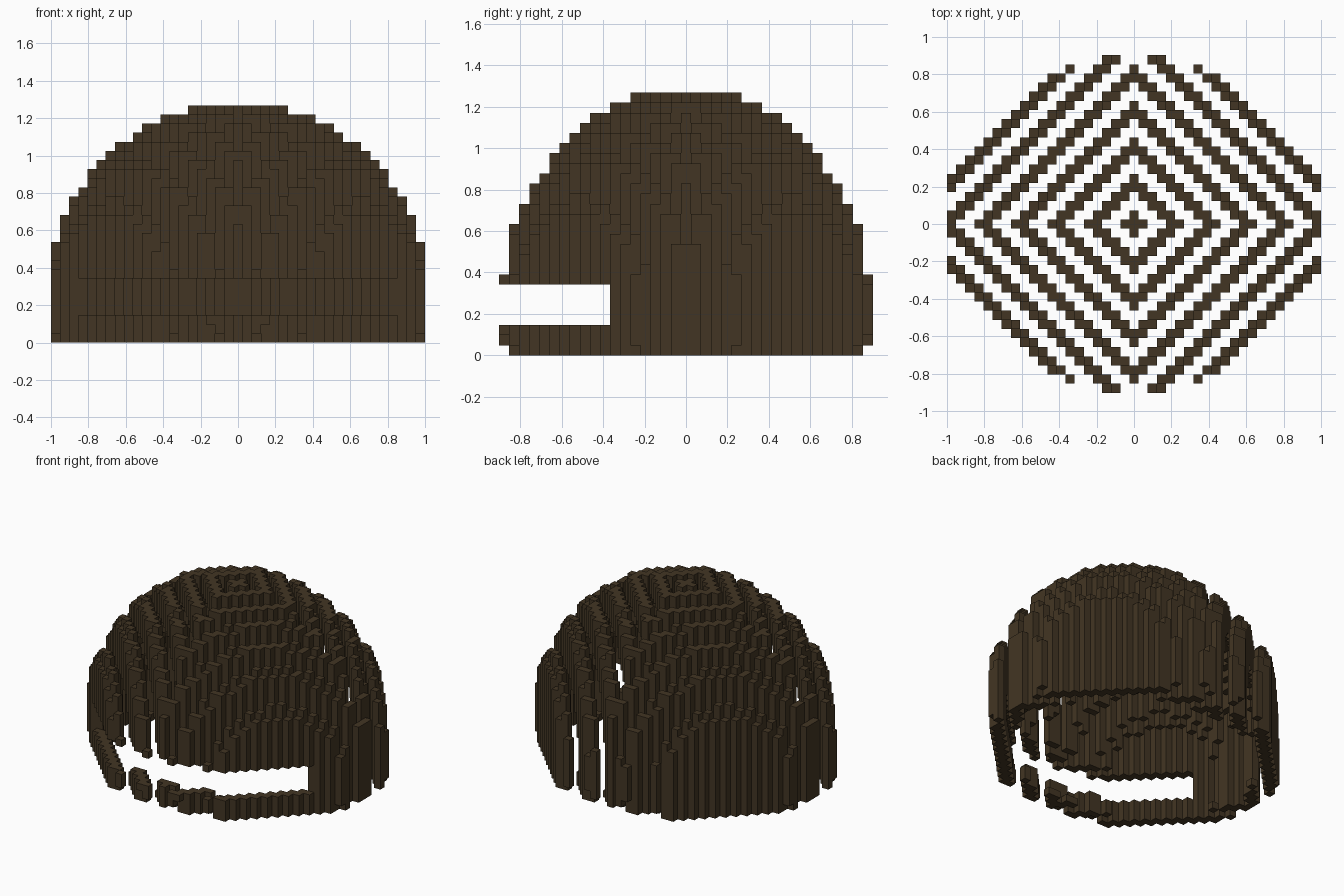
import bpy, bmesh
from mathutils import Matrix, Vector

if "Cube" in bpy.data.objects:
    bpy.data.objects.remove(bpy.data.objects["Cube"], do_unlink=True)

CELL = 2 / 41                      # grid size of the blocks
OUTER = (21.05, 18.32, 21.87)      # dome radii in cells
WALL = 3                           # wall thickness in cells
INNER = tuple(r - WALL for r in OUTER)
MID_Z = 4                          # widest layer of the dome
LAYERS = 26
SLIT_Y, SLIT_Z = -8, range(3, 7)   # open slit across the front

brown = bpy.data.materials.new("dark_brown")
brown.use_nodes = True
brown.diffuse_color = (0.055, 0.036, 0.017, 1)
brown.node_tree.nodes["Principled BSDF"].inputs["Base Color"].default_value = brown.diffuse_color


def inside(i, j, k, radii):
    a, b, c = radii
    return (i / a) ** 2 + (j / b) ** 2 + ((k - MID_Z) / c) ** 2 <= 1


def filled(i, j, k):
    if j <= SLIT_Y and k in SLIT_Z:
        return False
    return inside(i, j, k, OUTER) and not inside(i, j, k, INNER)


def runs(i, j):
    """Yield the (bottom, top) of each unbroken stack of cells in a column."""
    start = None
    for k in range(LAYERS + 1):
        full = k < LAYERS and filled(i, j, k)
        if full and start is None:
            start = k
        elif not full and start is not None:
            yield start, k
            start = None


def add_column(bm, i, j, z0, z1):
    centre = Vector((i, j, (z0 + z1) / 2)) * CELL
    size = Vector((1, 1, z1 - z0)) * CELL
    bmesh.ops.create_cube(bm, size=1, matrix=Matrix.Translation(centre) @ Matrix.Diagonal(size).to_4x4())


# Concentric diamond rings, two cells wide with gaps of two cells
for ring in range(7):
    bm = bmesh.new()
    for i in range(-20, 21):
        for j in range(-18, 19):
            if (abs(i) + abs(j)) in (4 * ring, 4 * ring + 1):
                for z0, z1 in runs(i, j):
                    add_column(bm, i, j, z0, z1)
    mesh = bpy.data.meshes.new(f"dome_diamond_ring_{ring + 1}")
    bm.to_mesh(mesh)
    bm.free()
    mesh.materials.append(brown)
    bpy.context.collection.objects.link(bpy.data.objects.new(mesh.name, mesh))
